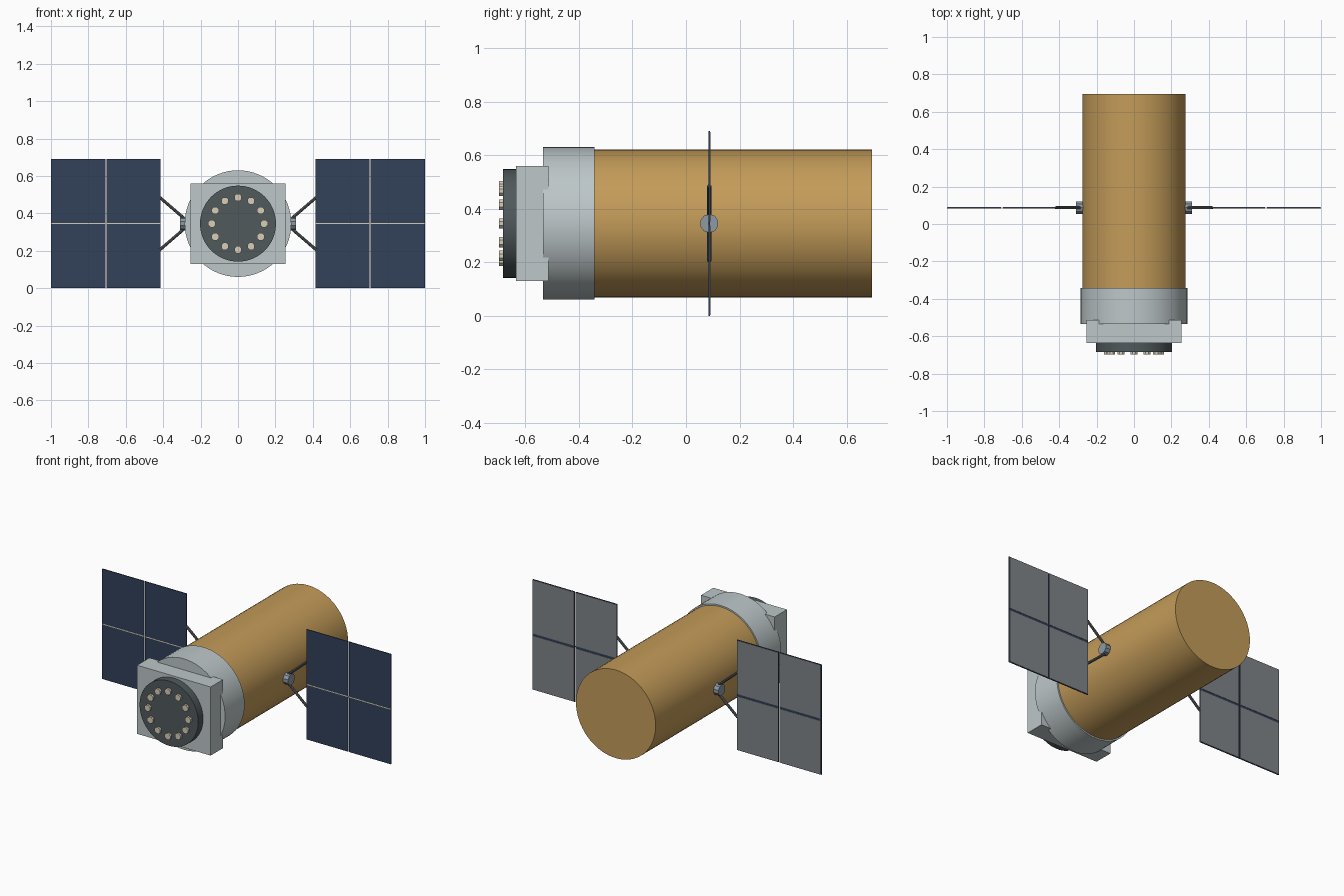
import bpy
import math
from mathutils import Vector

cube = bpy.data.objects.get("Cube")
if cube:
    bpy.data.objects.remove(cube, do_unlink=True)

AXIS_Z = 0.345   # height of the body axis
WING_Y = 0.087   # plane of the solar wings


def material(name, rgb):
    mat = bpy.data.materials.new(name)
    mat.use_nodes = True
    colour = (*rgb, 1.0)
    mat.diffuse_color = colour
    mat.node_tree.nodes["Principled BSDF"].inputs["Base Color"].default_value = colour
    return mat


GOLD = material("gold foil", (0.55, 0.33, 0.10))
LIGHT = material("light grey metal", (0.51, 0.57, 0.58))
DARK = material("dark grey metal", (0.08, 0.10, 0.105))
CREAM = material("cream", (0.68, 0.62, 0.49))
NAVY = material("navy solar cells", (0.032, 0.052, 0.10))
BACKING = material("panel backing grey", (0.21, 0.23, 0.25))
HUB = material("blue grey metal", (0.27, 0.32, 0.37))
STRUT = material("strut grey", (0.11, 0.12, 0.13))


def finish(obj, name, mat, smooth):
    obj.name = name
    obj.data.materials.append(mat)
    if smooth:
        bpy.ops.object.shade_smooth_by_angle(angle=math.radians(30))
    return obj


def rod(name, start, end, radius, mat, sides=64, smooth=True, roll=0.0):
    """Cylinder running from start to end."""
    a, b = Vector(start), Vector(end)
    bpy.ops.mesh.primitive_cylinder_add(
        vertices=sides, radius=radius, depth=(b - a).length, location=(a + b) / 2)
    obj = bpy.context.object
    turn = (b - a).to_track_quat("Z", "Y").to_matrix().to_4x4()
    obj.rotation_euler = turn.to_euler()
    obj.rotation_euler.rotate_axis("Z", roll)
    return finish(obj, name, mat, smooth)


def box(name, low, high, mat):
    """Box between two opposite corners."""
    a, b = Vector(low), Vector(high)
    bpy.ops.mesh.primitive_cube_add(size=1, location=(a + b) / 2)
    obj = bpy.context.object
    obj.scale = [abs(v) for v in (b - a)]
    return finish(obj, name, mat, False)


def along_y(name, y0, y1, radius, mat):
    return rod(name, (0, y0, AXIS_Z), (0, y1, AXIS_Z), radius, mat)


# Main body and docking end
along_y("body", -0.36, 0.695, 0.276, GOLD)
along_y("collar", -0.535, -0.342, 0.285, LIGHT)
box("docking_block", (-0.255, -0.635, 0.13), (0.255, -0.513, 0.56), LIGHT)
along_y("docking_ring", -0.684, -0.63, 0.203, DARK)

# Ring of docking studs
for i in range(12):
    angle = i * math.tau / 12
    x, z = 0.14 * math.sin(angle), AXIS_Z + 0.14 * math.cos(angle)
    rod(f"stud_{i + 1}", (x, -0.68, z), (x, -0.698, z), 0.021, CREAM,
        sides=8, smooth=False, roll=math.pi / 8)

# Solar wings
for side, s in (("left", 1), ("right", -1)):
    rod(f"{side}_wing_hub", (s * 0.265, WING_Y, AXIS_Z), (s * 0.309, WING_Y, AXIS_Z),
        0.035, HUB, sides=10, smooth=False)
    for level, v in (("upper", 1), ("lower", -1)):
        rod(f"{side}_{level}_strut", (s * 0.29, WING_Y, AXIS_Z + v * 0.03),
            (s * 0.418, WING_Y, AXIS_Z + v * 0.14), 0.008, STRUT, sides=8)
    for place, x0, x1 in (("inner", 0.415, 0.704), ("outer", 0.709, 1.0)):
        panel = f"{side}_{place}_panel"
        box(panel, (s * x0, WING_Y - 0.003, 0), (s * x1, WING_Y + 0.002, 0.69), NAVY)
        # Pale seam across the cell side
        box(f"{panel}_seam", (s * x0, WING_Y - 0.004, AXIS_Z - 0.003),
            (s * x1, WING_Y - 0.002, AXIS_Z + 0.003), CREAM)
        # Grey backing plates above and below the seam
        for level, z0, z1 in (("upper", 0.352, 0.687), ("lower", 0.003, 0.338)):
            box(f"{panel}_{level}_backing", (s * (x0 + 0.003), WING_Y + 0.001, z0),
                (s * (x1 - 0.003), WING_Y + 0.004, z1), BACKING)
